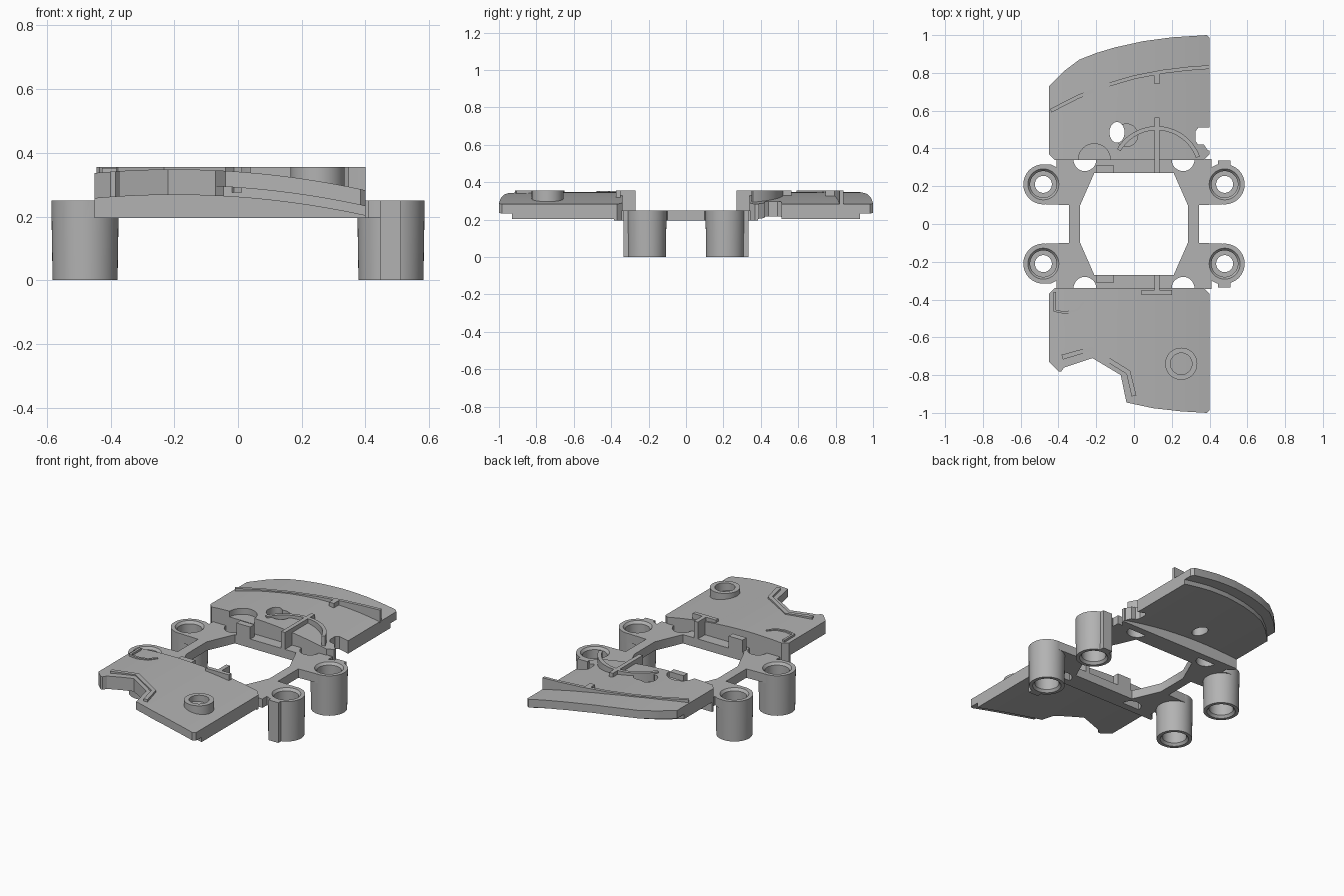
import bpy, bmesh, math

cube = bpy.data.objects.get("Cube")
if cube:
    bpy.data.objects.remove(cube, do_unlink=True)

grey = bpy.data.materials.new("plain grey")
grey.use_nodes = True
grey.diffuse_color = (0.45, 0.45, 0.45, 1)
grey.node_tree.nodes["Principled BSDF"].inputs["Base Color"].default_value = (0.45, 0.45, 0.45, 1)


def finish(name, bm):
    bmesh.ops.recalc_face_normals(bm, faces=bm.faces)
    mesh = bpy.data.meshes.new(name)
    bm.to_mesh(mesh)
    bm.free()
    mesh.materials.append(grey)
    obj = bpy.data.objects.new(name, mesh)
    bpy.context.collection.objects.link(obj)
    return obj


def extrude(name, points, vec):
    bm = bmesh.new()
    face = bm.faces.new([bm.verts.new(p) for p in points])
    geo = bmesh.ops.extrude_face_region(bm, geom=[face])["geom"]
    bmesh.ops.translate(bm, vec=vec, verts=[g for g in geo if isinstance(g, bmesh.types.BMVert)])
    return finish(name, bm)


def prism(name, outline, z0, z1):
    return extrude(name, [(x, y, z0) for x, y in outline], (0, 0, z1 - z0))


def box(name, x0, x1, y0, y1, z0, z1):
    return prism(name, [(x0, y0), (x1, y0), (x1, y1), (x0, y1)], z0, z1)


def ellipse(cx, cy, rx, ry, n=32):
    return [(cx + rx * math.cos(2 * math.pi * i / n), cy + ry * math.sin(2 * math.pi * i / n))
            for i in range(n)]


def lathe(name, profile, x, y, n=48):
    bm = bmesh.new()
    verts = [bm.verts.new((r, 0, z)) for r, z in profile]
    edges = [bm.edges.new((verts[i], verts[(i + 1) % len(verts)])) for i in range(len(verts))]
    bmesh.ops.spin(bm, geom=verts + edges, cent=(0, 0, 0), axis=(0, 0, 1),
                   angle=2 * math.pi, steps=n)
    bmesh.ops.remove_doubles(bm, verts=bm.verts, dist=1e-4)
    bmesh.ops.translate(bm, vec=(x, y, 0), verts=bm.verts)
    return finish(name, bm)


def combine(obj, operation, other):
    mod = obj.modifiers.new("combine", "BOOLEAN")
    mod.operation, mod.solver, mod.object = operation, "EXACT", other
    bpy.context.view_layer.update()
    mesh = bpy.data.meshes.new_from_object(
        obj.evaluated_get(bpy.context.evaluated_depsgraph_get()))
    obj.modifiers.clear()
    obj.data = mesh
    bpy.data.objects.remove(other, do_unlink=True)
    return obj


TOP = 0.355


def rib(name, path, width, z0=0.275, z1=TOP):
    # Wall of constant width along a path
    left, right = [], []
    for i, (x, y) in enumerate(path):
        ax, ay = path[max(i - 1, 0)]
        bx, by = path[min(i + 1, len(path) - 1)]
        d = math.hypot(bx - ax, by - ay)
        nx, ny = -(by - ay) / d * width / 2, (bx - ax) / d * width / 2
        left.append((x + nx, y + ny))
        right.append((x - nx, y - ny))
    return prism(name, left + right[::-1], z0, z1)


def arc(cx, cy, r, a0, a1, n=24):
    return [(cx + r * math.cos(math.radians(a0 + (a1 - a0) * i / n)),
             cy + r * math.sin(math.radians(a0 + (a1 - a0) * i / n))) for i in range(n + 1)]


def crown(x):
    # Height of the arched wing surface
    return 0.348 - (x + 0.2) ** 2 / 5.5


def arched(name, outline, top, bottom=None, floor=None):
    # Outline clipped to an arched band below the crown
    xs = [-0.5 + i * 0.04 for i in range(26)]
    upper = [(x, -1.2, crown(x) - top) for x in xs]
    if floor is None:
        lower = [(x, -1.2, crown(x) - bottom) for x in xs]
    else:
        lower = [(xs[0], -1.2, floor), (xs[-1], -1.2, floor)]
    band = extrude("band", upper + lower[::-1], (0, 2.4, 0))
    return combine(prism(name, outline, 0, 0.6), "INTERSECT", band)


def mirrored(quad):
    loop = quad + [(-x, y) for x, y in reversed(quad)]
    return loop + [(-x, -y) for x, y in loop]


# Central frame with an eight-sided opening
frame = prism("central_frame", mirrored([(0.345, 0.1), (0.48, 0.105), (0.48, 0.315),
                                         (0.44, 0.315), (0.41, 0.3), (0.41, 0.345)]), 0.195, 0.25)
combine(frame, "DIFFERENCE", prism("cut", mirrored([(0.285, 0.1), (0.21, 0.27)]), 0, 1))
for sx in (-1, 1):
    for sy in (-1, 1):
        combine(frame, "DIFFERENCE", prism("cut", ellipse(sx * 0.48, sy * 0.21, 0.09, 0.09), 0, 1))
        combine(frame, "DIFFERENCE", prism("cut", ellipse(sx * 0.26, sy * 0.34, 0.06, 0.06), 0, 1))

# Hollow posts, with key tabs on the left pair
post_profile = [(0.102, 0), (0.106, 0.25), (0.082, 0.25), (0.07, 0.235), (0.07, 0.14),
                (0.045, 0.14), (0.045, 0.1), (0.07, 0.1), (0.07, 0.015), (0.082, 0)]
for sx, side in ((-1, "right"), (1, "left")):
    for sy, end in ((-1, "front"), (1, "back")):
        lathe(f"{end}_{side}_post", post_profile, sx * 0.48, sy * 0.21)
        if sx > 0:
            ys = sorted((sy * 0.3, sy * 0.335))
            box(f"{end}_post_tab", 0.445, 0.512, *ys, 0, 0.25)

# Wing outlines
back_edge = [(0.385, 1.0), (0.2, 0.988), (0.05, 0.968), (-0.1, 0.935), (-0.2, 0.905),
             (-0.29, 0.87), (-0.37, 0.81), (-0.45, 0.73)]
inner_back = [(-0.45, 0.37), (-0.42, 0.34), (0.37, 0.34), (0.4, 0.37)]
inner_front = [(x, -y) for x, y in inner_back]
notch = [(-0.04, -0.945), (-0.07, -0.8), (-0.22, -0.71), (-0.37, -0.76),
         (-0.385, -0.78), (-0.4, -0.78), (-0.45, -0.73)]
front_edge = [(0.385, -1.0), (0.25, -0.992), (0.1, -0.975)]


def wing(name, edge, low_edge, inner, sy):
    obj = arched(name, inner + [(0.4, edge[0][1] - sy * 0.015)] + edge, 0, 0.05)
    low = arched("low", inner + [(0.4, low_edge[0][1])] + low_edge, 0.03, 0.08)
    combine(obj, "UNION", low)
    wall = [(-0.45, sy * 0.385), inner[0], inner[1], inner[2], inner[3], (0.4, sy * 0.385)]
    return combine(obj, "UNION", arched("wall", wall, 0.02, floor=0.195))


back = wing("back_wing", back_edge, [(x, y - 0.07) for x, y in back_edge], inner_back, 1)
front = wing("front_wing", front_edge + notch,
             [(x, y + 0.07) for x, y in front_edge] + [(-0.045, -0.88)] + notch[1:],
             inner_front, -1)

# Openings and recesses in the back wing
for cutter in (prism("cut", [(0.5, 0.39), (0.39, 0.39), (0.37, 0.42), (0.34, 0.42), (0.325, 0.44),
                             (0.325, 0.49), (0.34, 0.51), (0.5, 0.51)], 0, 1),
               prism("cut", ellipse(-0.09, 0.485, 0.04, 0.055), 0, 1),
               prism("cut", ellipse(-0.04, 0.47, 0.06, 0.06), 0.3, 1),
               prism("cut", ellipse(-0.21, 0.34, 0.085, 0.085), 0.31, 1)):
    combine(back, "DIFFERENCE", cutter)

# Back wing ribs
long_path = [(-0.44, 0.6), (-0.3, 0.672), (-0.15, 0.733), (0, 0.777), (0.15, 0.806),
             (0.28, 0.822), (0.4, 0.831)]
rib("back_long_rib", long_path, 0.02)
box("back_rib_stub", 0.105, 0.138, 0.745, 0.81, 0.275, TOP)
rib("back_arc_rib", arc(0.12, 0.275, 0.232, 20, 150), 0.022)
box("back_cross_rib", 0.108, 0.134, 0.335, 0.565, 0.28, TOP)

# Upright tabs on the frame ends
for sy, end in ((-1, "front"), (1, "back")):
    box(f"{end}_upright_fin", 0.108, 0.134, *sorted((sy * 0.27, sy * 0.345)), 0.2, TOP)
    box(f"{end}_upright_block", -0.2, -0.105, *sorted((sy * 0.27, sy * 0.31)), 0.2, TOP - 0.03)

# Front wing ribs and ring
rib("front_notch_rib", [(-0.38, -0.705), (-0.23, -0.662), (-0.03, -0.785), (0.0, -0.91)], 0.026)
box("front_cross_rib", 0.04, 0.2, -0.375, -0.35, 0.28, TOP)
box("front_rib_stem", 0.108, 0.134, -0.36, -0.335, 0.28, TOP)
rib("front_corner_rib", [(-0.42, -0.36), (-0.42, -0.46), (-0.36, -0.47), (-0.3, -0.455),
                         (-0.265, -0.41)], 0.015, z1=0.352)
lathe("front_ring", [(0.085, 0.275), (0.085, TOP), (0.057, TOP), (0.057, 0.275)], 0.25, -0.74)

# Smooth shading with sharp edges kept
bpy.ops.object.select_all(action="DESELECT")
for obj in bpy.context.collection.objects:
    if obj.type == "MESH":
        obj.select_set(True)
        bpy.context.view_layer.objects.active = obj
bpy.ops.object.shade_smooth_by_angle(angle=math.radians(30))
